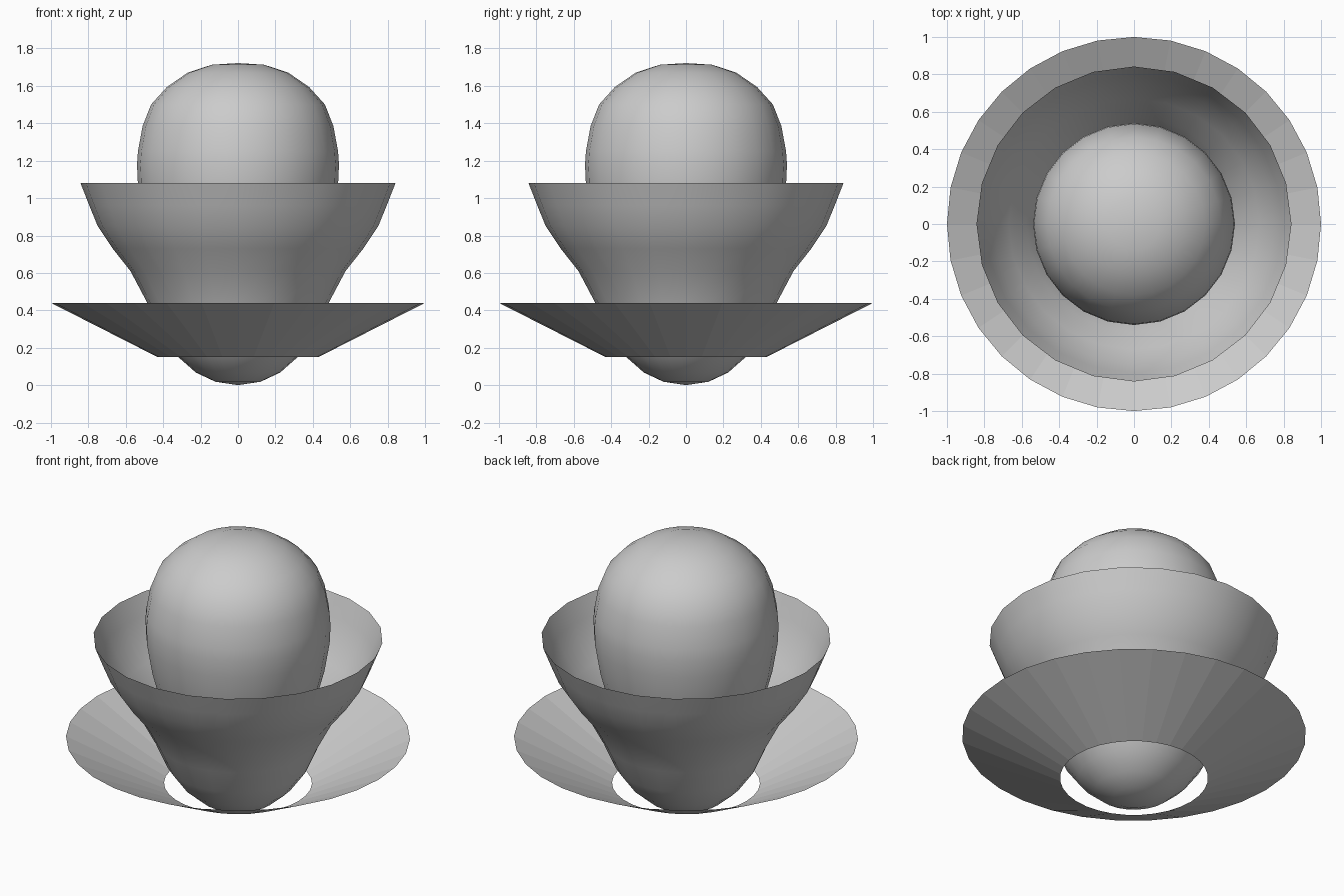
import bpy, bmesh, math

if "Cube" in bpy.data.objects:
    bpy.data.objects.remove(bpy.data.objects["Cube"])


def lathe(name, profile, sides, smooth):
    """Spin (radius, height) points around z; radius 0 becomes a pole."""
    bm = bmesh.new()
    rings = []
    for r, z in profile:
        if r == 0:
            rings.append([bm.verts.new((0, 0, z))] * sides)
        else:
            rings.append([bm.verts.new((r * math.cos(math.tau * i / sides),
                                        r * math.sin(math.tau * i / sides), z))
                          for i in range(sides)])
    for low, high in zip(rings, rings[1:]):
        for i in range(sides):
            j = (i + 1) % sides
            corners = list(dict.fromkeys([low[i], low[j], high[j], high[i]]))
            bm.faces.new(corners).smooth = smooth
    mesh = bpy.data.meshes.new(name)
    bm.to_mesh(mesh)
    bm.free()
    obj = bpy.data.objects.new(name, mesh)
    bpy.context.collection.objects.link(obj)
    return obj


# Rounded centre body, tapering down inside the cup
lathe("centre_bulb", [(0, 0.2), (0.13, 0.22), (0.24, 0.30), (0.33, 0.42),
                      (0.40, 0.56), (0.46, 0.72), (0.505, 0.89), (0.535, 1.07),
                      (0.54, 1.18), (0.535, 1.25), (0.51, 1.385), (0.465, 1.50),
                      (0.38, 1.594), (0.27, 1.67), (0.14, 1.713), (0, 1.722)], 24, True)

# Thin flared cup with a rounded bottom
lathe("cup", [(0, 0), (0.12, 0.018), (0.225, 0.067), (0.325, 0.155),
              (0.415, 0.28), (0.485, 0.44), (0.575, 0.61), (0.67, 0.73),
              (0.75, 0.85), (0.795, 0.96), (0.842, 1.08)], 24, True)

# Flat-faceted conical collar around the base, open in the middle
lathe("collar", [(0.43, 0.15), (1.0, 0.44)], 32, False)
